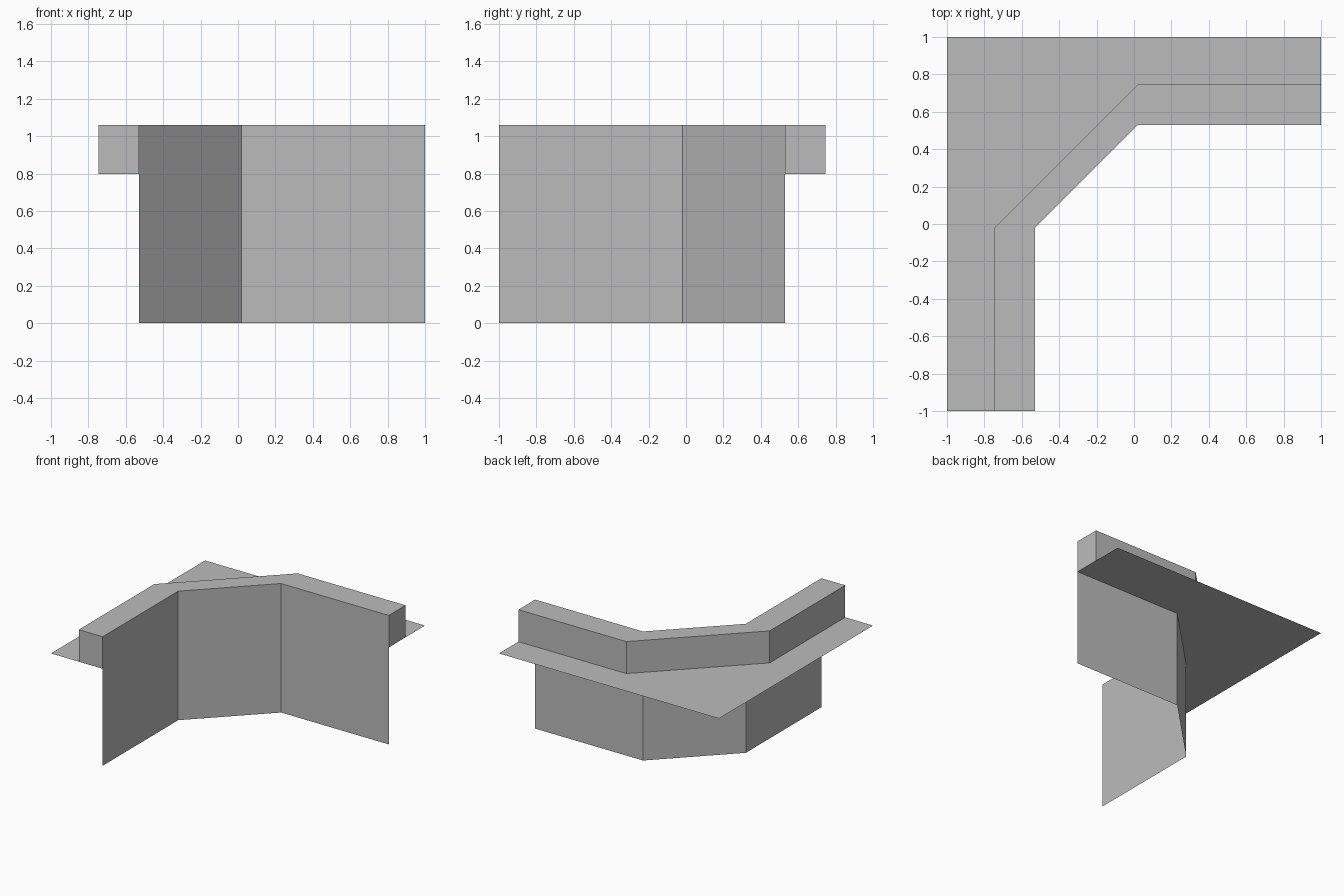
import bpy
import bmesh

cube = bpy.data.objects.get("Cube")
if cube:
    bpy.data.objects.remove(cube, do_unlink=True)

grey = bpy.data.materials.new("plain_grey")
grey.use_nodes = True
COLOUR = (0.5, 0.5, 0.5, 1)
grey.diffuse_color = COLOUR
grey.node_tree.nodes["Principled BSDF"].inputs["Base Color"].default_value = COLOUR

LEDGE_Z, TOP_Z = 0.797, 1.06


def corner_path(offset):
    """Plan line of the chamfered corner, running from the left end to the front end."""
    bend = 0.02
    return [(1, offset), (bend, offset), (-offset, -bend), (-offset, -1)]


def make_object(name, polygons):
    bm = bmesh.new()
    for points in polygons:
        bm.faces.new([bm.verts.new(p) for p in points])
    bmesh.ops.remove_doubles(bm, verts=bm.verts, dist=0.0001)
    mesh = bpy.data.meshes.new(name)
    bm.to_mesh(mesh)
    bm.free()
    mesh.materials.append(grey)
    obj = bpy.data.objects.new(name, mesh)
    bpy.context.collection.objects.link(obj)


def upright(a, b, low, high):
    return [(*a, low), (*b, low), (*b, high), (*a, high)]


inner, outer = corner_path(0.53), corner_path(0.747)

# Thin inner wall, full height
make_object("inner_wall", [upright(b, a, 0, TOP_Z) for a, b in zip(inner, inner[1:])])

# Raised parapet behind the wall: top, back and end caps
parapet = [upright(a, b, LEDGE_Z, TOP_Z) for a, b in zip(outer, outer[1:])]
for i in range(3):
    plan = (inner[i], outer[i], outer[i + 1], inner[i + 1])
    parapet.append([(*p, TOP_Z) for p in plan])
parapet.append(upright(inner[0], outer[0], LEDGE_Z, TOP_Z))
parapet.append(upright(outer[-1], inner[-1], LEDGE_Z, TOP_Z))
make_object("parapet", parapet)

# Flat ledge reaching back to the square corner
make_object("ledge", [[(*p, LEDGE_Z) for p in [(1, 1), (-1, 1), (-1, -1)] + inner[::-1]]])
